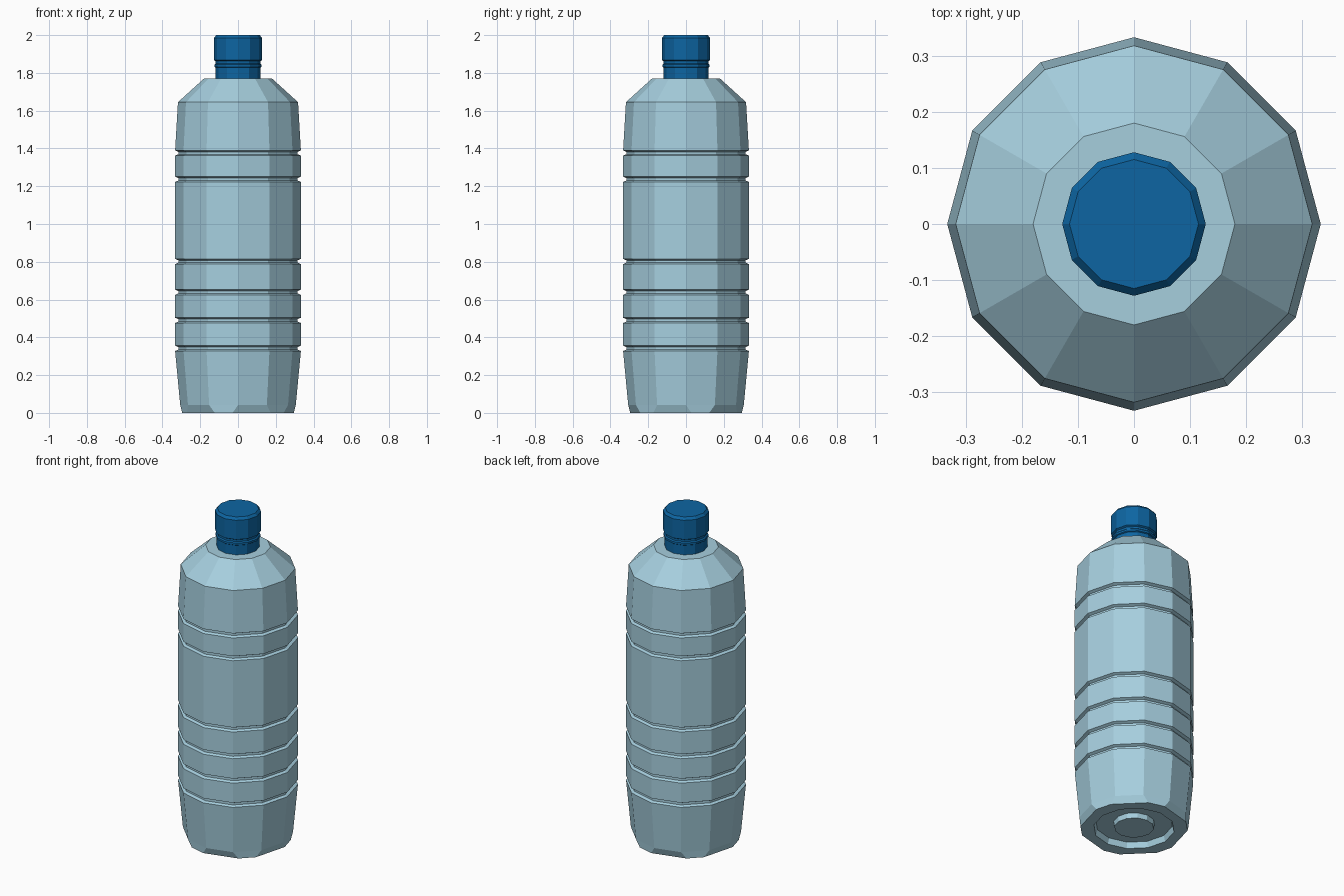
import bpy
import bmesh
from math import cos, sin, radians

if "Cube" in bpy.data.objects:
    bpy.data.objects.remove(bpy.data.objects["Cube"])

SIDES = 12


def material(name, color):
    m = bpy.data.materials.new(name)
    m.diffuse_color = color
    m.use_nodes = True
    m.node_tree.nodes["Principled BSDF"].inputs["Base Color"].default_value = m.diffuse_color
    return m


def lathe(name, profile, mat):
    """Revolve (radius, z, twist) points into a closed 12-sided solid.
    twist swings alternate vertices toward each other in pairs."""
    bm = bmesh.new()
    rings = []
    for r, z, *twist in profile:
        t = twist[0] if twist else 0
        ring = []
        for i in range(SIDES):
            a = radians(i * 360 / SIDES + (t if i % 2 == 0 else -t))
            ring.append(bm.verts.new((r * cos(a), r * sin(a), z)))
        rings.append(ring)
    for lo, hi in zip(rings, rings[1:]):
        for i in range(SIDES):
            j = (i + 1) % SIDES
            bm.faces.new((lo[i], lo[j], hi[j], hi[i]))
    bm.faces.new(rings[0][::-1])
    bm.faces.new(rings[-1])
    bmesh.ops.recalc_face_normals(bm, faces=bm.faces[:])
    me = bpy.data.meshes.new(name)
    bm.to_mesh(me)
    bm.free()
    ob = bpy.data.objects.new(name, me)
    ob.data.materials.append(mat)
    bpy.context.collection.objects.link(ob)
    return ob


plastic = material("pale_blue_plastic", (0.38, 0.62, 0.73, 1))
cap_blue = material("cap_blue", (0.004, 0.13, 0.36, 1))

# Underside: centre plug, ring recess, six-footed rim (twisted ring)
body = [(0.11, 0.005), (0.115, 0.035), (0.215, 0.035), (0.225, 0.0),
        (0.297, 0.0, 5.5), (0.306, 0.042)]

# Side wall with recessed grip grooves
R, INNER = 0.333, 0.316
for z in (0.328, 0.476, 0.625, 0.788, 1.223, 1.362):
    body += [(R, z), (INNER, z + 0.007), (INNER, z + 0.02), (R, z + 0.028)]

# Shoulder and flat collar around the neck
body += [(0.318, 1.645), (0.18, 1.77), (0.10, 1.77)]
lathe("bottle_body", body, plastic)

# Screw cap with sealing ring below it
lathe("screw_cap", [(0.119, 1.765), (0.119, 1.828), (0.125, 1.832),
                    (0.125, 1.844), (0.118, 1.85), (0.118, 1.862),
                    (0.128, 1.868), (0.128, 1.985), (0.115, 2.0)], cap_blue)
